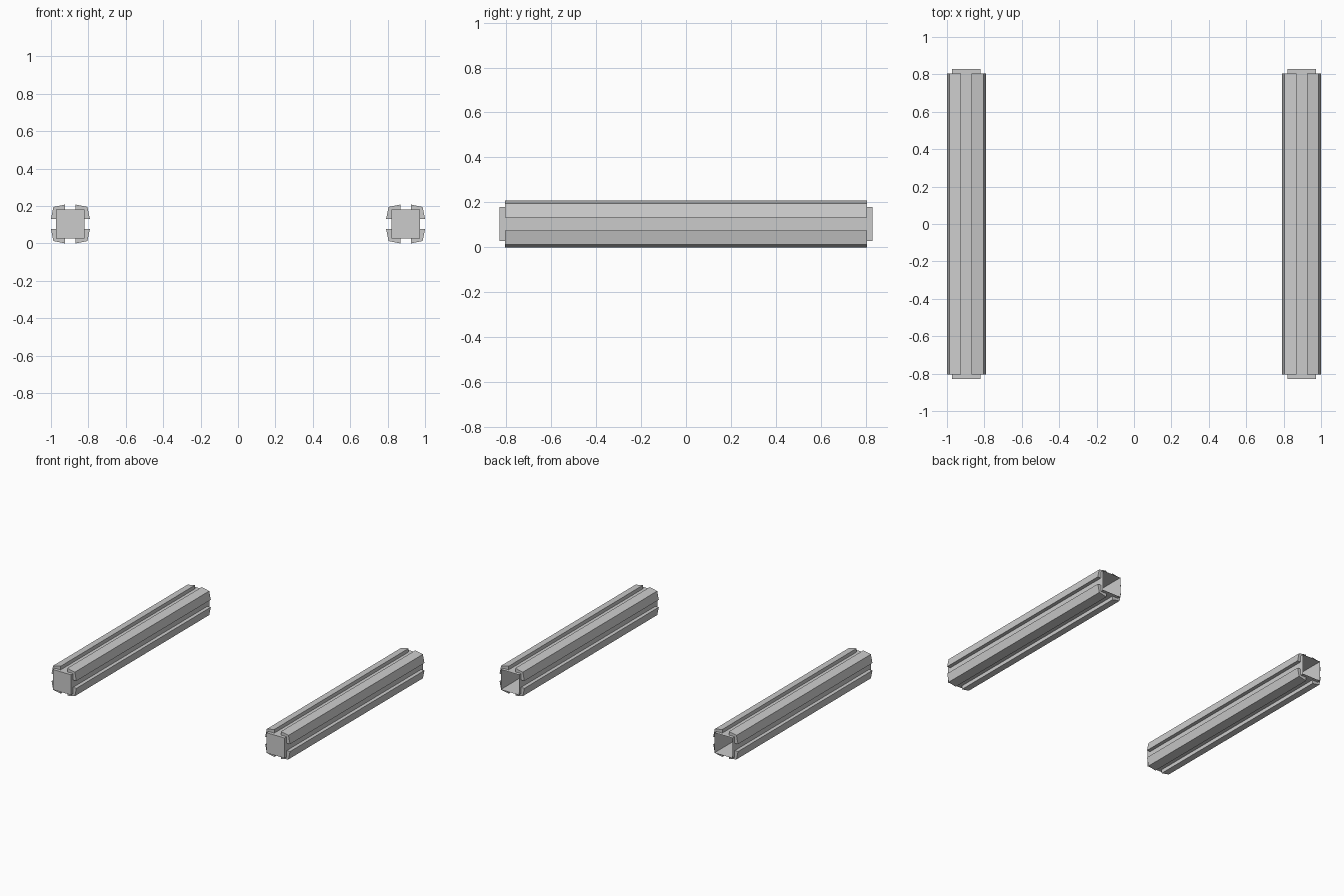
import bpy, bmesh

if "Cube" in bpy.data.objects:
    bpy.data.objects.remove(bpy.data.objects["Cube"])

CX, CZ = 0.896, 0.104      # beam centre
CORE, CORE_Y = 0.0765, 0.83
RAIL_Y = 0.805

# Corner rail section, relative to the beam centre (upper right quadrant)
RAIL = [(0.028, 0.104), (0.091, 0.091), (0.104, 0.028),
        (CORE, 0.028), (CORE, CORE), (0.028, CORE)]


def extrude(name, profile, half_len, back_cap=True):
    """Extrude an x/z profile along y; optionally leave the back end open."""
    bm = bmesh.new()
    front = [bm.verts.new((x, -half_len, z)) for x, z in profile]
    back = [bm.verts.new((x, half_len, z)) for x, z in profile]
    n = len(profile)
    for i in range(n):
        j = (i + 1) % n
        bm.faces.new((front[i], front[j], back[j], back[i]))
    bm.faces.new(front[::-1])
    cap = bm.faces.new(back)
    bmesh.ops.recalc_face_normals(bm, faces=bm.faces)
    if not back_cap:
        bmesh.ops.delete(bm, geom=[cap], context='FACES_ONLY')
    mesh = bpy.data.meshes.new(name)
    bm.to_mesh(mesh)
    bm.free()
    obj = bpy.data.objects.new(name, mesh)
    bpy.context.collection.objects.link(obj)
    return obj


for side, sx in (("left", -1), ("right", 1)):
    # Square inner tube, closed at the front and open at the back
    square = [(-CORE, -CORE), (CORE, -CORE), (CORE, CORE), (-CORE, CORE)]
    core = extrude(f"{side}_core", square, CORE_Y, back_cap=False)
    core.location = (sx * CX, 0, CZ)

    # Four bevelled corner rails separated by slots
    for h, hx in (("inner", -sx), ("outer", sx)):
        for v, vz in (("lower", -1), ("upper", 1)):
            rail = extrude(f"{side}_{h}_{v}_rail",
                           [(x * hx, z * vz) for x, z in RAIL], RAIL_Y)
            rail.location = (sx * CX, 0, CZ)
